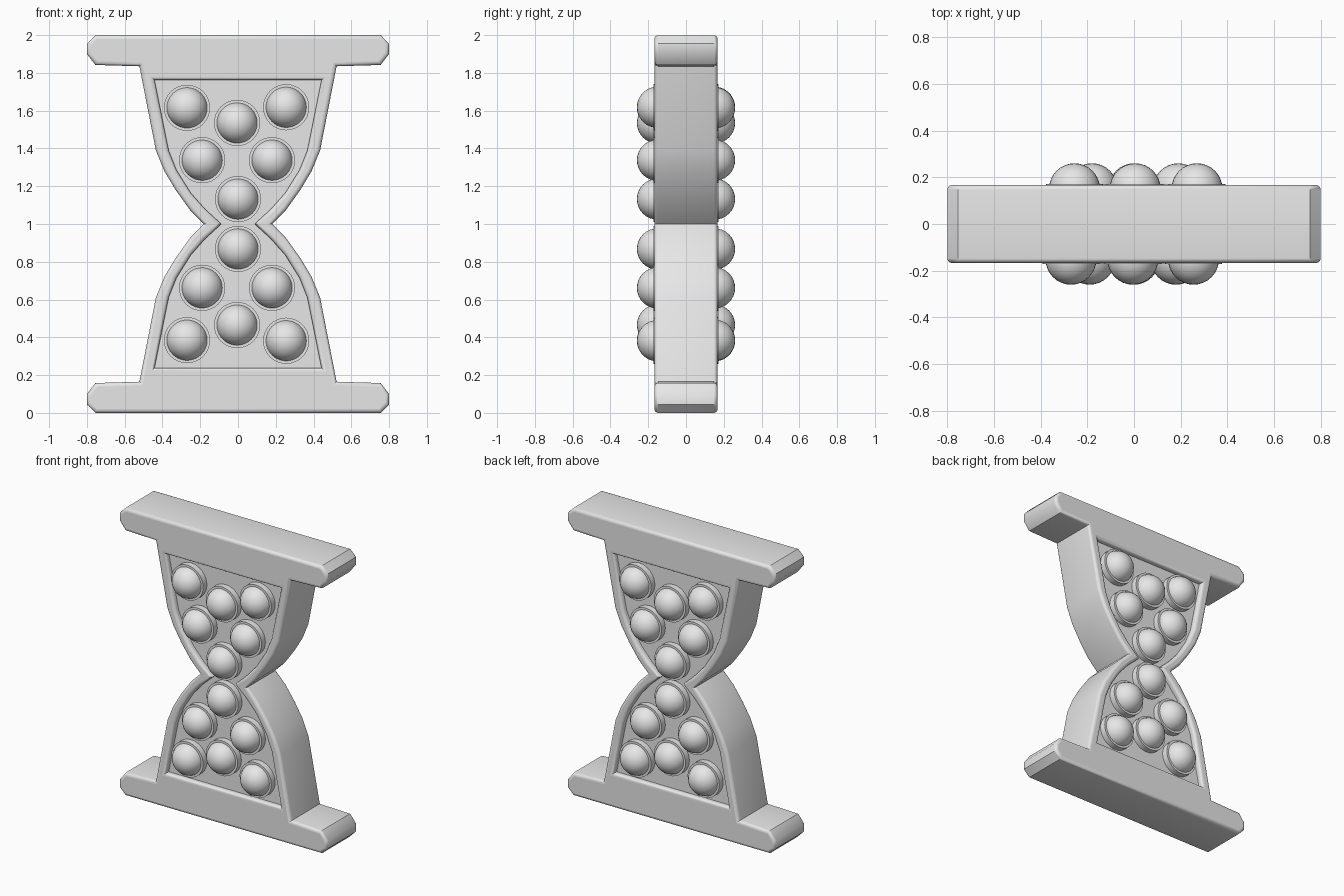
import bpy
import math

cube = bpy.data.objects.get("Cube")
if cube:
    bpy.data.objects.remove(cube, do_unlink=True)

grey = bpy.data.materials.new("light_grey")
grey.use_nodes = True
COLOUR = (0.8, 0.8, 0.8, 1.0)
grey.diffuse_color = COLOUR
grey.node_tree.nodes["Principled BSDF"].inputs["Base Color"].default_value = COLOUR


def finish(obj, name, angle=40):
    """Name, colour and smooth the part."""
    obj.name = name
    obj.data.name = name
    obj.data.materials.clear()
    obj.data.materials.append(grey)
    bpy.ops.object.select_all(action='DESELECT')
    obj.select_set(True)
    bpy.context.view_layer.objects.active = obj
    bpy.ops.object.shade_smooth_by_angle(angle=math.radians(angle))


def mirrored(quarter):
    """Closed outline from its upper right quarter, listed top to waist."""
    below = [(x, -z) for x, z in reversed(quarter) if z > 0]
    right = quarter + below
    left = [(-x, z) for x, z in reversed(right) if x > 0]
    return right + left


def plate(name, outlines, half_depth, bevel=0.0):
    """Upright slab from outlines; an inner outline becomes a hole."""
    curve = bpy.data.curves.new(name, 'CURVE')
    curve.dimensions = '2D'
    curve.fill_mode = 'BOTH'
    curve.extrude = half_depth - bevel
    curve.bevel_depth = bevel
    curve.bevel_resolution = 3
    curve.offset = -bevel
    for outline in outlines:
        spline = curve.splines.new('POLY')
        spline.points.add(len(outline) - 1)
        for point, (x, z) in zip(spline.points, outline):
            point.co = (x, z, 0, 1)
        spline.use_cyclic_u = True
    obj = bpy.data.objects.new(name, curve)
    bpy.context.collection.objects.link(obj)
    obj.rotation_euler = (math.pi / 2, 0, 0)
    obj.location = (0, 0, 1)
    bpy.ops.object.select_all(action='DESELECT')
    obj.select_set(True)
    bpy.context.view_layer.objects.active = obj
    bpy.ops.object.convert(target='MESH')
    finish(bpy.context.view_layer.objects.active, name)


# Frame with wide end bars and an hourglass opening (heights from the waist)
frame_edge = mirrored([(0.755, 1.0), (0.8, 0.955), (0.8, 0.9), (0.755, 0.842),
                       (0.522, 0.835), (0.435, 0.39), (0.39, 0.28),
                       (0.33, 0.18), (0.255, 0.075), (0.18, 0.0)])
opening = mirrored([(0.442, 0.762), (0.367, 0.39), (0.325, 0.285),
                    (0.25, 0.165), (0.175, 0.08), (0.088, 0.0)])
plate("frame", [frame_edge, opening], 0.167, 0.02)

# Recessed panel, tucked slightly into the frame
panel_edge = [(x * 1.06, z * 1.02) for x, z in opening]
plate("recessed_panel", [panel_edge], 0.13)

# Domed beads in collars, repeated on both faces and both halves
beads = [(-0.27, 0.615), (0.255, 0.618), (-0.005, 0.535),
         (-0.19, 0.338), (0.18, 0.338), (0.0, 0.132)]
for face, side in (("front", 1), ("back", -1)):
    for half, up in (("upper", 1), ("lower", -1)):
        for number, (x, z) in enumerate(beads, 1):
            label = f"{face}_{half}_{number}"
            bx, bz = x * side, 1 + z * up
            bpy.ops.mesh.primitive_cylinder_add(
                vertices=32, radius=0.122, depth=0.06,
                location=(bx, -0.142 * side, bz),
                rotation=(math.pi / 2, 0, 0))
            finish(bpy.context.object, "collar_" + label)
            bpy.ops.mesh.primitive_uv_sphere_add(
                segments=32, ring_count=16, radius=0.109,
                location=(bx, -0.151 * side, bz))
            finish(bpy.context.object, "bead_" + label)
